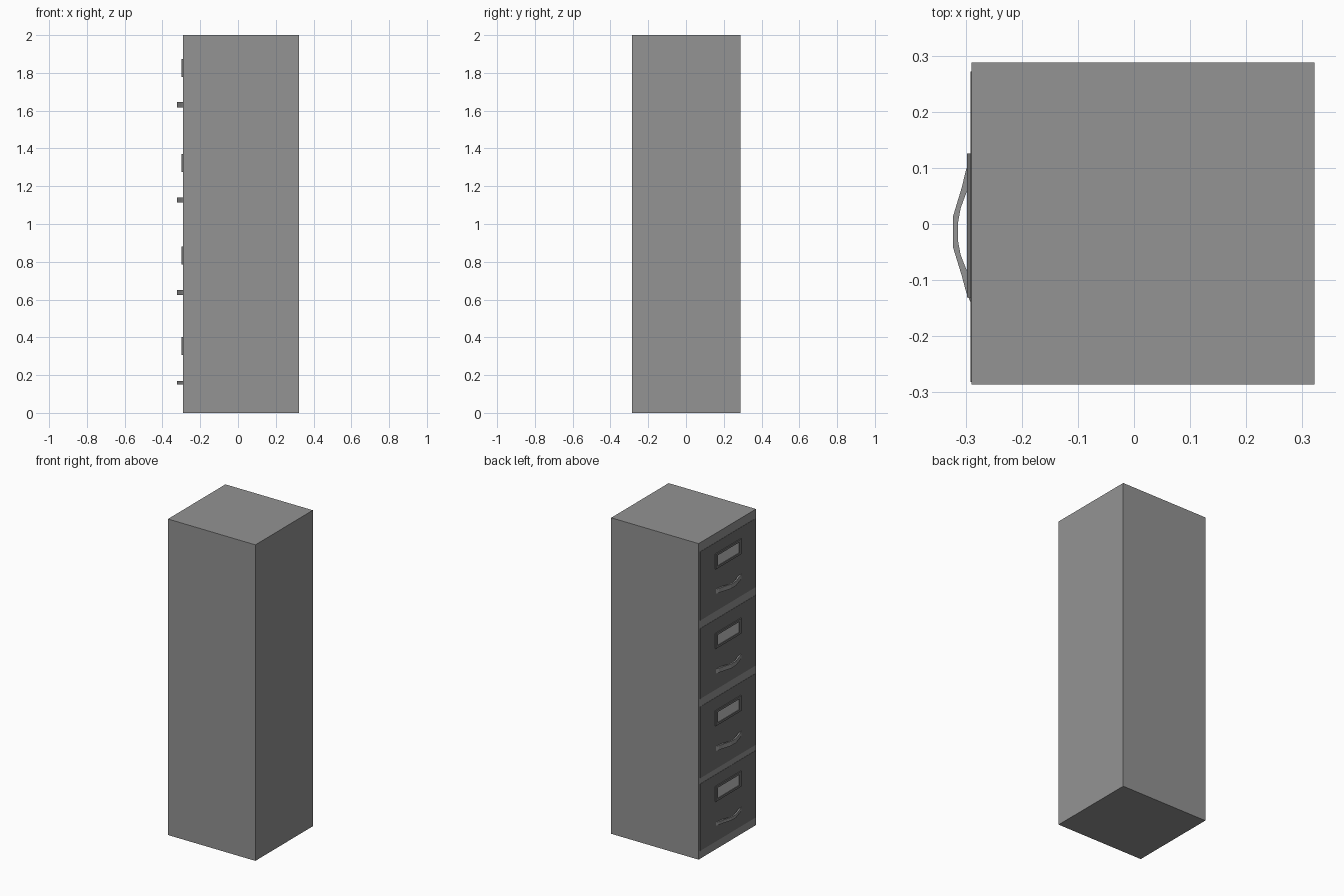
import bpy
import bmesh

if "Cube" in bpy.data.objects:
    bpy.data.objects.remove(bpy.data.objects["Cube"])


def material(name, value):
    m = bpy.data.materials.new(name)
    m.diffuse_color = (value, value, value, 1)
    m.use_nodes = True
    m.node_tree.nodes["Principled BSDF"].inputs["Base Color"].default_value = m.diffuse_color
    return m


BODY = material("mid grey metal", 0.292)
PANEL = material("dark grey metal", 0.159)
CARD = material("light grey card", 0.53)


def finish(name, bm, mat):
    bmesh.ops.recalc_face_normals(bm, faces=bm.faces)
    mesh = bpy.data.meshes.new(name)
    bm.to_mesh(mesh)
    bm.free()
    mesh.materials.append(mat)
    ob = bpy.data.objects.new(name, mesh)
    bpy.context.collection.objects.link(ob)
    return ob


def add_box(bm, x, y, z):
    """Box from (min, max) pairs."""
    verts = bmesh.ops.create_cube(bm, size=1)["verts"]
    for v in verts:
        v.co = [(lo + hi) / 2 + c * (hi - lo)
                for c, (lo, hi) in zip(v.co, (x, y, z))]


def box(name, x, y, z, mat):
    bm = bmesh.new()
    add_box(bm, x, y, z)
    return finish(name, bm, mat)


def prism(name, outline, z, mat):
    """Extrude an x, y outline between two heights."""
    bm = bmesh.new()
    face = bm.faces.new([bm.verts.new((x, y, z[0])) for x, y in outline])
    geom = bmesh.ops.extrude_face_region(bm, geom=[face])["geom"]
    for v in geom:
        if isinstance(v, bmesh.types.BMVert):
            v.co.z = z[1]
    return finish(name, bm, mat)


FRONT = -0.290

# Cabinet shell
box("cabinet_body", (FRONT, 0.322), (-0.286, 0.288), (0, 2), BODY)

# Bowed pull: outer edge, then inner edge back again
PULL = [(-0.291, 0.115), (-0.299, 0.098), (-0.307, 0.065), (-0.323, 0.012),
        (-0.323, -0.040), (-0.307, -0.092), (-0.299, -0.122), (-0.291, -0.140),
        (-0.291, -0.112), (-0.298, -0.083), (-0.309, -0.055), (-0.314, -0.028),
        (-0.314, 0.000), (-0.309, 0.028), (-0.298, 0.058), (-0.291, 0.088)]

# Drawers: panel bottom, panel top, label centre, handle centre
DRAWERS = [(1.508, 1.943, 1.825, 1.632), (1.012, 1.457, 1.322, 1.127),
           (0.510, 0.962, 0.833, 0.637), (0.050, 0.474, 0.354, 0.160)]

for i, (bottom, top, label, pull) in enumerate(DRAWERS, 1):
    box(f"drawer_front_{i}", (FRONT - 0.0015, FRONT + 0.004),
        (-0.282, 0.272), (bottom, top), PANEL)

    # Label holder made of four bars around a card
    x = (-0.298, FRONT)
    bm = bmesh.new()
    for side in (-1, 1):
        z = sorted((label + side * 0.034, label + side * 0.048))
        add_box(bm, x, (-0.131, 0.126), z)
        y = sorted((-0.0025 + side * 0.106, -0.0025 + side * 0.1285))
        add_box(bm, x, y, (label - 0.034, label + 0.034))
    finish(f"label_frame_{i}", bm, PANEL)
    box(f"label_card_{i}", (-0.2935, FRONT), (-0.1085, 0.1035),
        (label - 0.034, label + 0.034), CARD)

    # Handle
    half = 0.010 if i == 4 else 0.014
    prism(f"handle_{i}", PULL, (pull - half, pull + half), BODY)
